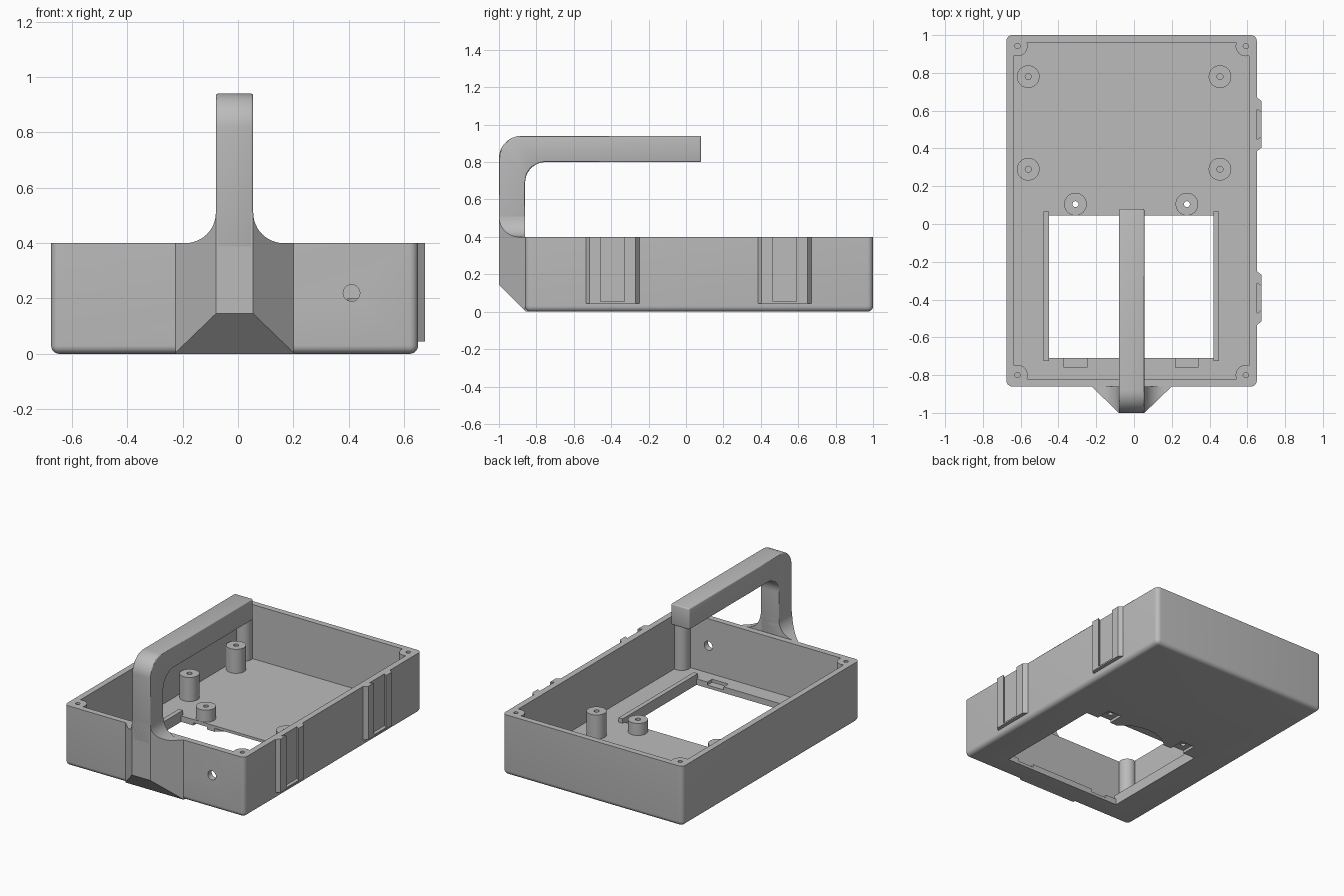
import bpy, bmesh, math

cube = bpy.data.objects.get("Cube")
if cube:
    bpy.data.objects.remove(cube, do_unlink=True)

grey = bpy.data.materials.new("plain grey")
grey.use_nodes = True
grey.diffuse_color = (0.5, 0.5, 0.5, 1)
grey.node_tree.nodes["Principled BSDF"].inputs["Base Color"].default_value = (0.5, 0.5, 0.5, 1)

CX = -0.0125          # middle of the tray across x
FLOOR, RIM = 0.04, 0.4
parts = []


def add(name, bm, keep=True):
    bmesh.ops.recalc_face_normals(bm, faces=bm.faces)
    mesh = bpy.data.meshes.new(name)
    bm.to_mesh(mesh)
    bm.free()
    mesh.materials.append(grey)
    ob = bpy.data.objects.new(name, mesh)
    bpy.context.collection.objects.link(ob)
    if keep:
        parts.append(ob)
    return ob


def prism(name, pts, axis, lo, hi, keep=True):
    """Extrude a closed profile along an axis."""
    place = {"x": lambda a, b, t: (t, a, b),
             "y": lambda a, b, t: (a, t, b),
             "z": lambda a, b, t: (a, b, t)}[axis]
    bm = bmesh.new()
    ends = [[bm.verts.new(place(a, b, t)) for a, b in pts] for t in (lo, hi)]
    n = len(pts)
    for ring in ends:
        bm.faces.new(ring)
    for i in range(n):
        j = (i + 1) % n
        bm.faces.new((ends[0][i], ends[0][j], ends[1][j], ends[1][i]))
    return add(name, bm, keep)


def arc(cx, cy, r, start, end, n=12):
    return [(cx + r * math.cos(math.radians(start + (end - start) * i / n)),
             cy + r * math.sin(math.radians(start + (end - start) * i / n)))
            for i in range(n + 1)]


def circle(cx, cy, r, n=32):
    return arc(cx, cy, r, 0, 360, n)[:-1]


def rect(x0, x1, y0, y1):
    return [(x0, y0), (x1, y0), (x1, y1), (x0, y1)]


def apply_all(ob):
    bpy.context.view_layer.objects.active = ob
    for m in list(ob.modifiers):
        bpy.ops.object.modifier_apply(modifier=m.name)


def boolean(ob, pts, axis, lo, hi, operation="DIFFERENCE"):
    tool = prism("cutter", pts, axis, lo, hi, keep=False)
    tool.hide_render = True
    m = ob.modifiers.new("boolean", "BOOLEAN")
    m.operation, m.solver, m.object = operation, "EXACT", tool
    apply_all(ob)
    bpy.data.objects.remove(tool, do_unlink=True)


# Tray body: block with rounded upright and bottom edges
bm = bmesh.new()
bmesh.ops.create_cube(bm, size=1)
for v in bm.verts:
    v.co = (CX + v.co.x * 1.325, 0.07 + v.co.y * 1.86, (v.co.z + 0.5) * RIM)
edges = [e for e in bm.edges if min(v.co.z for v in e.verts) < RIM - 0.01]
bmesh.ops.bevel(bm, geom=edges, offset=0.03, segments=6, profile=0.5, affect="EDGES")
tray = add("tray", bm)
boolean(tray, rect(-0.635, 0.61, -0.82, 0.96), "z", FLOOR, 0.6)

# Screw posts in the four corners
post_spots = [(x, y) for x in (-0.617, 0.592) for y in (-0.8, 0.942)]
for x, y in post_spots:
    boolean(tray, circle(x, y, 0.054), "z", 0.02, RIM, "UNION")
for x, y in post_spots:
    boolean(tray, circle(x, y, 0.014, 16), "z", 0.15, 0.6)

# Floor window, front notches and the cable hole in the front wall
boolean(tray, rect(-0.45, 0.42, -0.71, 0.045), "z", -0.1, 0.1)
for x in (-0.31, 0.28):
    boolean(tray, rect(x - 0.06, x + 0.06, -0.76, -0.7), "z", 0.02, 0.1)
boolean(tray, circle(0.41, 0.22, 0.03), "y", -0.95, -0.75)

# Recesses under the rear edge of the window
boolean(tray, circle(CX, -0.14, 0.266, 64), "z", -0.1, 0.022)
for x in (-0.31, 0.28):
    boolean(tray, rect(x - 0.05, x + 0.05, 0.04, 0.15), "z", -0.1, 0.018)
    boolean(tray, circle(x, 0.105, 0.016, 16), "z", -0.1, 0.1)

# Standoffs: four tall blind ones, two short ones drilled through
tall = [(x, y) for x in (-0.56, 0.455) for y in (0.29, 0.78)]
for label, spots, top in (("tall", tall, 0.2), ("short", [(-0.31, 0.105), (0.28, 0.105)], 0.12)):
    for i, (x, y) in enumerate(spots):
        post = prism(f"{label}_standoff_{i + 1}", circle(x, y, 0.06), "z", FLOOR - 0.005, top)
        boolean(post, circle(x, y, 0.016, 16), "z", -0.1, 0.5)

# Rails beside the window
for name, x in (("right_rail", -0.48), ("left_rail", 0.42)):
    prism(name, rect(x, x + 0.03, -0.725, 0.065), "z", FLOOR - 0.01, 0.07)

# Clip mounts on the left wall, each with a dovetail slot closed at the bottom
for name, y in (("front_clip_mount", -0.3925), ("rear_clip_mount", 0.5275)):
    clip = prism(name, [(0.64, y - 0.143), (0.65, y - 0.143), (0.675, y - 0.123),
                        (0.675, y + 0.123), (0.65, y + 0.143), (0.64, y + 0.143)],
                 "z", 0.045, RIM)
    boolean(clip, [(0.652, y - 0.08), (0.652, y + 0.08), (0.68, y + 0.06), (0.68, y - 0.06)],
            "z", 0.055, 0.6)

# Handle: bar with rounded bends
HX0, HX1 = -0.08, 0.055
outline = ([(-0.86, 0.38)] + arc(-0.75, 0.69, 0.11, 180, 90) + [(0.08, 0.8), (0.08, 0.94)]
           + arc(-0.88, 0.82, 0.12, 90, 180) + [(-1, 0.38)])
handle = prism("handle", outline, "x", HX0, HX1)
bevel = handle.modifiers.new("bevel", "BEVEL")
bevel.width, bevel.segments, bevel.limit_method = 0.008, 3, "ANGLE"
bevel.angle_limit = math.radians(40)
apply_all(handle)

# Bracket: tapered block, chamfered below and flared into the handle above
bracket = prism("handle_bracket", [(HX0, -1), (HX1, -1), (0.2, -0.86), (0.2, -0.83),
                                   (-0.225, -0.83), (-0.225, -0.86)], "z", 0, 0.6)
flare = ([(-0.3, -0.1), (0.3, -0.1), (0.3, RIM)] + arc(HX1 + 0.11, RIM + 0.11, 0.11, 270, 180)
         + arc(HX0 - 0.11, RIM + 0.11, 0.11, 0, -90) + [(-0.3, RIM)])
boolean(bracket, flare, "y", -1.2, -0.5, "INTERSECT")
boolean(bracket, [(-1.1, 0.245), (-0.755, -0.1), (-1.1, -0.1)], "x", -0.5, 0.5)
boolean(bracket, rect(-0.86, -0.7, RIM, 0.7), "x", -0.5, 0.5)

# Smooth shading with sharp edges kept
for ob in parts:
    bpy.ops.object.select_all(action="DESELECT")
    ob.select_set(True)
    bpy.context.view_layer.objects.active = ob
    bpy.ops.object.shade_smooth_by_angle(angle=math.radians(30))
